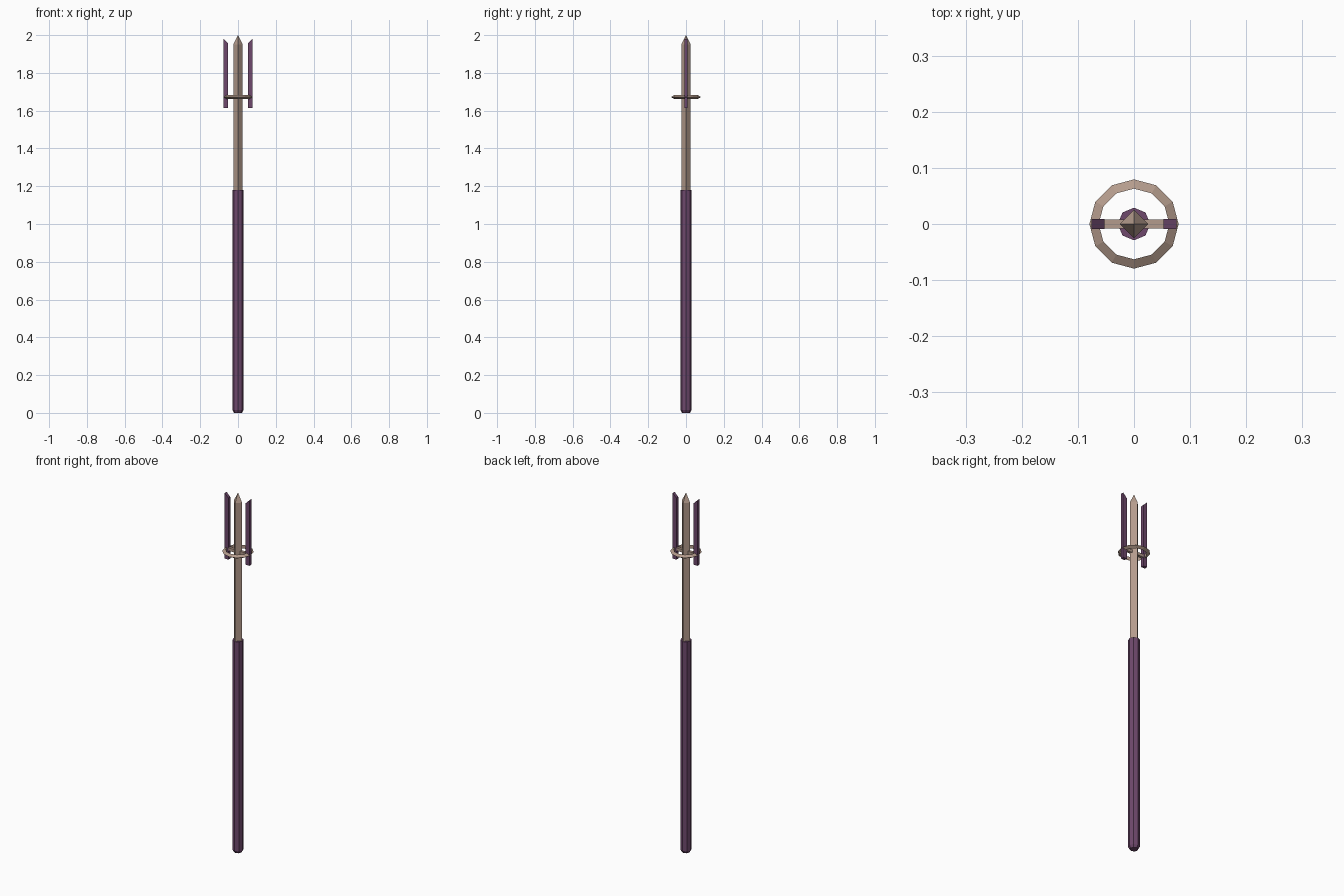
import bpy, bmesh, math

if "Cube" in bpy.data.objects:
    bpy.data.objects.remove(bpy.data.objects["Cube"])


def make_material(name, rgb):
    m = bpy.data.materials.new(name)
    m.diffuse_color = (*rgb, 1)
    m.use_nodes = True
    m.node_tree.nodes["Principled BSDF"].inputs["Base Color"].default_value = m.diffuse_color
    return m


PURPLE = make_material("dusky purple", (0.156, 0.065, 0.150))
BEIGE = make_material("warm beige metal", (0.456, 0.328, 0.262))


def finish(name, bm, mat):
    bmesh.ops.recalc_face_normals(bm, faces=bm.faces[:])
    me = bpy.data.meshes.new(name)
    bm.to_mesh(me)
    bm.free()
    me.materials.append(mat)
    ob = bpy.data.objects.new(name, me)
    bpy.context.collection.objects.link(ob)
    return ob


def lathe(name, profile, sides, mat):
    """Stack of (radius, z) rings with a vertex on +x; radius 0 makes a point."""
    bm = bmesh.new()
    rings = []
    for r, z in profile:
        n = sides if r else 1
        rings.append([bm.verts.new((r * math.cos(math.tau * i / sides),
                                    r * math.sin(math.tau * i / sides), z))
                      for i in range(n)])
    for a, b in zip(rings, rings[1:]):
        for i in range(sides):
            j = (i + 1) % sides
            if len(b) == 1:
                bm.faces.new((a[i], a[j], b[0]))
            else:
                bm.faces.new((a[i], a[j], b[j], b[i]))
    for ring in (rings[0], rings[-1]):
        if len(ring) > 1:
            bm.faces.new(ring)
    return finish(name, bm, mat)


def prism(name, outline, depth, mat):
    """Extrude an x-z outline symmetrically along y."""
    bm = bmesh.new()
    front = [bm.verts.new((x, -depth, z)) for x, z in outline]
    back = [bm.verts.new((x, depth, z)) for x, z in outline]
    bm.faces.new(front)
    bm.faces.new(back[::-1])
    for i in range(len(outline)):
        j = (i + 1) % len(outline)
        bm.faces.new((front[i], front[j], back[j], back[i]))
    return finish(name, bm, mat)


# Octagonal grip with chamfered butt
lathe("grip", [(0.021, 0), (0.029, 0.014), (0.029, 1.18)], 8, PURPLE)

# Square shaft, turned edge-on, ending in a point
lathe("shaft", [(0.025, 1.1), (0.025, 1.95), (0, 2.0)], 4, BEIGE)

# Twelve-sided collar ring with a triangular section
bm = bmesh.new()
N = 12
section = [(0.0795, 1.672), (0.063, 1.682), (0.063, 1.662)]
ring = [[bm.verts.new((r * math.cos(math.tau * i / N),
                       r * math.sin(math.tau * i / N), z))
         for r, z in section] for i in range(N)]
for i in range(N):
    a, b = ring[i], ring[(i + 1) % N]
    for k in range(3):
        m = (k + 1) % 3
        bm.faces.new((a[k], b[k], b[m], a[m]))
finish("collar_ring", bm, BEIGE)

# Bar joining the ring to the shaft
prism("cross_bar", [(-0.065, 1.664), (0.065, 1.664), (0.065, 1.68), (-0.065, 1.68)],
      0.008, BEIGE)

# Side prongs with slanted tops, higher on the outside
for side, s in (("left", -1), ("right", 1)):
    prism(side + "_prong",
          [(s * 0.053, 1.615), (s * 0.076, 1.615), (s * 0.076, 1.98), (s * 0.053, 1.957)],
          0.0085, PURPLE)
